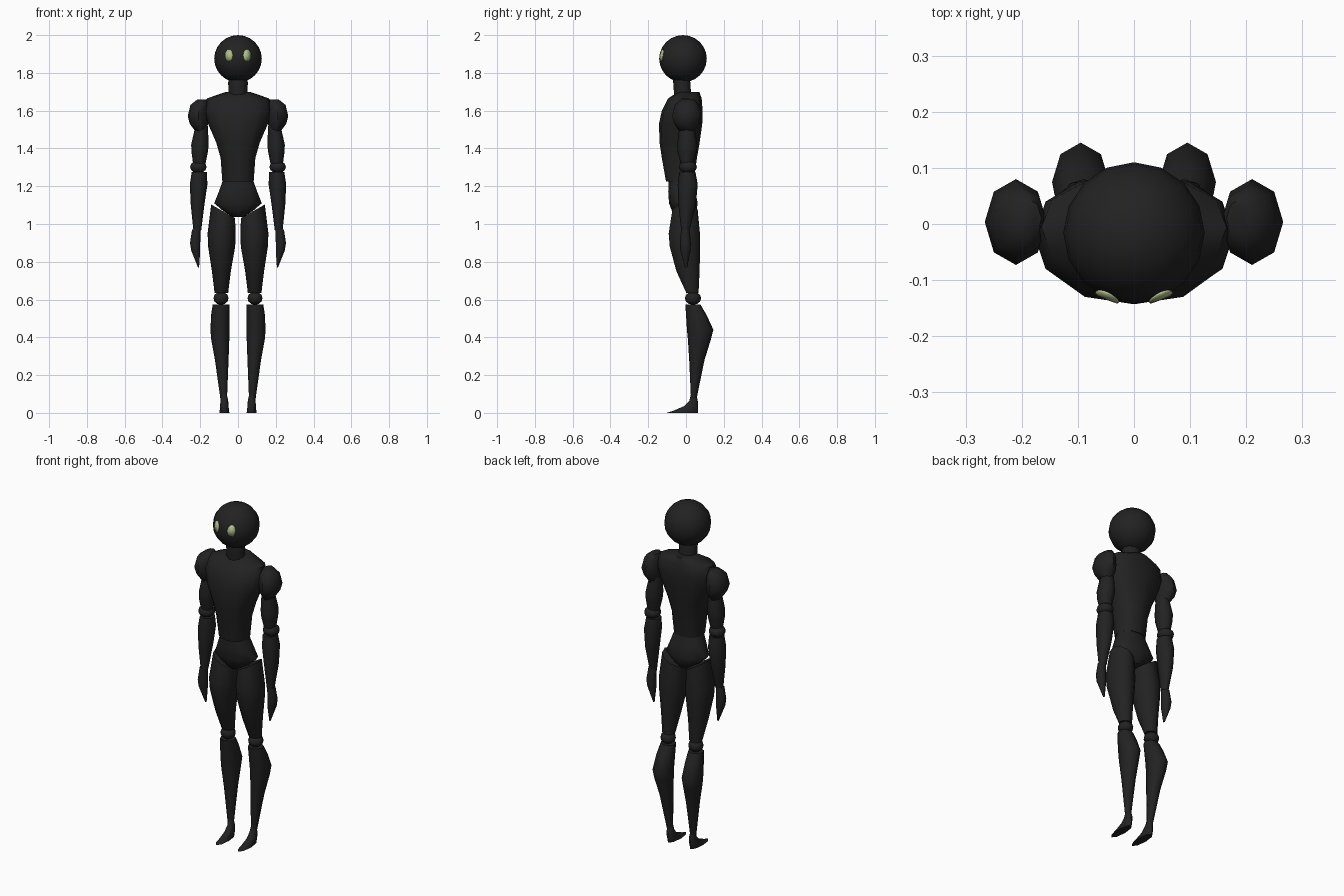
import bpy, bmesh, math
from mathutils import Vector


def material(name, rgb):
    m = bpy.data.materials.new(name)
    m.diffuse_color = (*rgb, 1)
    return m


BLACK = material("matte_black", (0.016, 0.016, 0.016))
GREEN = material("pale_green", (0.42, 0.52, 0.25))


def finish(bm, name, mat, mirror=False, angle=55):
    bmesh.ops.recalc_face_normals(bm, faces=bm.faces)
    me = bpy.data.meshes.new(name)
    bm.to_mesh(me)
    bm.free()
    ob = bpy.data.objects.new(name, me)
    bpy.context.collection.objects.link(ob)
    me.materials.append(mat)
    if mirror:
        ob.modifiers.new("mirror", "MIRROR")
    bpy.ops.object.select_all(action="DESELECT")
    ob.select_set(True)
    bpy.context.view_layer.objects.active = ob
    bpy.ops.object.shade_smooth_by_angle(angle=math.radians(angle))
    return ob


def loft(name, rings, sides=8, mirror=True, power=1.0, tilt=0.0):
    """Skin over rings (z, x0, x1, y0, y1); tilt slopes the first ring along x."""
    bm = bmesh.new()
    loops = []
    for k, (z, x0, x1, y0, y1) in enumerate(rings):
        loop = []
        for i in range(sides):
            a = 2 * math.pi * i / sides
            c, s = math.cos(a), math.sin(a)
            c = math.copysign(abs(c) ** power, c)
            s = math.copysign(abs(s) ** power, s)
            dz = tilt * c if k == 0 else 0
            loop.append(bm.verts.new(((x0 + x1) / 2 + c * (x1 - x0) / 2,
                                      (y0 + y1) / 2 + s * (y1 - y0) / 2, z + dz)))
        loops.append(loop)
    for a, b in zip(loops, loops[1:]):
        for i in range(sides):
            j = (i + 1) % sides
            bm.faces.new((a[i], a[j], b[j], b[i]))
    bm.faces.new(loops[0])
    bm.faces.new(loops[-1])
    return finish(bm, name, BLACK, mirror)


def ball(name, centre, radii, u, v, mirror=True):
    bm = bmesh.new()
    bmesh.ops.create_uvsphere(bm, u_segments=u, v_segments=v, radius=1)
    for vert in bm.verts:
        vert.co = Vector([c + r * p for c, r, p in zip(centre, radii, vert.co)])
    return finish(bm, name, BLACK, mirror)


# Head
HEAD, R = Vector((0, -0.016, 1.875)), 0.126
ball("head", HEAD, (R, R, 0.125), 16, 12, mirror=False)

# Eyes: thin oval patches following the face
bm = bmesh.new()


def on_head(x, z):
    r = R + 0.0015
    dx, dz = x - HEAD.x, z - HEAD.z
    return bm.verts.new((x, HEAD.y - math.sqrt(r * r - dx * dx - dz * dz), z))


mid = on_head(0.048, 1.893)
rim = [on_head(0.048 + 0.021 * math.cos(t * math.pi / 5),
               1.893 + 0.033 * math.sin(t * math.pi / 5)) for t in range(10)]
for i in range(10):
    bm.faces.new((mid, rim[i], rim[(i + 1) % 10]))
eyes = finish(bm, "eyes", GREEN, mirror=True)
thick = eyes.modifiers.new("thickness", "SOLIDIFY")
thick.thickness = 0.004
thick.offset = 0

# Neck and trunk
loft("neck", [(1.79, -0.045, 0.045, -0.07, 0.02),
              (1.75, -0.052, 0.052, -0.07, 0.025),
              (1.68, -0.05, 0.05, -0.065, 0.03)], 10, mirror=False)
loft("torso", [(1.70, -0.06, 0.06, -0.04, 0.07),
               (1.665, -0.165, 0.165, -0.095, 0.083),
               (1.60, -0.178, 0.178, -0.128, 0.088),
               (1.53, -0.158, 0.158, -0.143, 0.086),
               (1.43, -0.115, 0.115, -0.14, 0.072),
               (1.35, -0.092, 0.092, -0.128, 0.058),
               (1.225, -0.083, 0.083, -0.106, 0.04)], 12, mirror=False, power=0.85)
loft("pelvis", [(1.225, -0.082, 0.082, -0.092, 0.035),
                (1.17, -0.102, 0.102, -0.094, 0.05),
                (1.11, -0.126, 0.126, -0.09, 0.062),
                (1.07, -0.08, 0.08, -0.075, 0.055),
                (1.037, -0.028, 0.028, -0.05, 0.035)], 12, mirror=False, power=0.85)

# Arms
loft("shoulder", [(1.66, 0.165, 0.215, -0.025, 0.045),
                  (1.63, 0.155, 0.252, -0.06, 0.068),
                  (1.57, 0.155, 0.266, -0.073, 0.08),
                  (1.53, 0.157, 0.255, -0.062, 0.07),
                  (1.49, 0.175, 0.225, -0.035, 0.045)])
loft("upper_arm", [(1.52, 0.16, 0.225, -0.035, 0.045),
                   (1.42, 0.155, 0.248, -0.046, 0.06),
                   (1.38, 0.16, 0.246, -0.044, 0.055),
                   (1.32, 0.172, 0.238, -0.028, 0.04)])
ball("elbow", (0.21, 0.01, 1.302), (0.046, 0.048, 0.034), 10, 6)
loft("forearm", [(1.275, 0.165, 0.245, -0.035, 0.05),
                 (1.21, 0.162, 0.255, -0.044, 0.062),
                 (1.10, 0.178, 0.25, -0.04, 0.052),
                 (0.965, 0.195, 0.236, -0.025, 0.018)])
loft("hand", [(0.972, 0.197, 0.243, -0.026, 0.018),
              (0.90, 0.2, 0.254, -0.032, 0.026),
              (0.86, 0.2, 0.248, -0.03, 0.024),
              (0.77, 0.206, 0.212, -0.006, 0.006)])

# Legs
loft("thigh", [(1.067, 0.016, 0.142, -0.075, 0.065),
               (0.95, 0.012, 0.161, -0.096, 0.078),
               (0.88, 0.015, 0.158, -0.09, 0.079),
               (0.75, 0.038, 0.138, -0.054, 0.075),
               (0.635, 0.052, 0.124, 0.0, 0.068)], 10, tilt=0.036)
ball("knee", (0.09, 0.037, 0.607), (0.042, 0.043, 0.035), 10, 6)
loft("shin", [(0.575, 0.046, 0.134, -0.004, 0.076),
              (0.52, 0.044, 0.142, 0.0, 0.108),
              (0.44, 0.044, 0.146, 0.005, 0.145),
              (0.39, 0.046, 0.142, 0.01, 0.132),
              (0.28, 0.05, 0.122, 0.017, 0.098),
              (0.08, 0.058, 0.094, 0.026, 0.057)])
loft("foot", [(0.10, 0.06, 0.09, 0.026, 0.054),
              (0.065, 0.052, 0.093, 0.018, 0.062),
              (0.035, 0.05, 0.095, -0.012, 0.064),
              (0.012, 0.047, 0.097, -0.065, 0.064),
              (0.0, 0.046, 0.098, -0.102, 0.064)])
